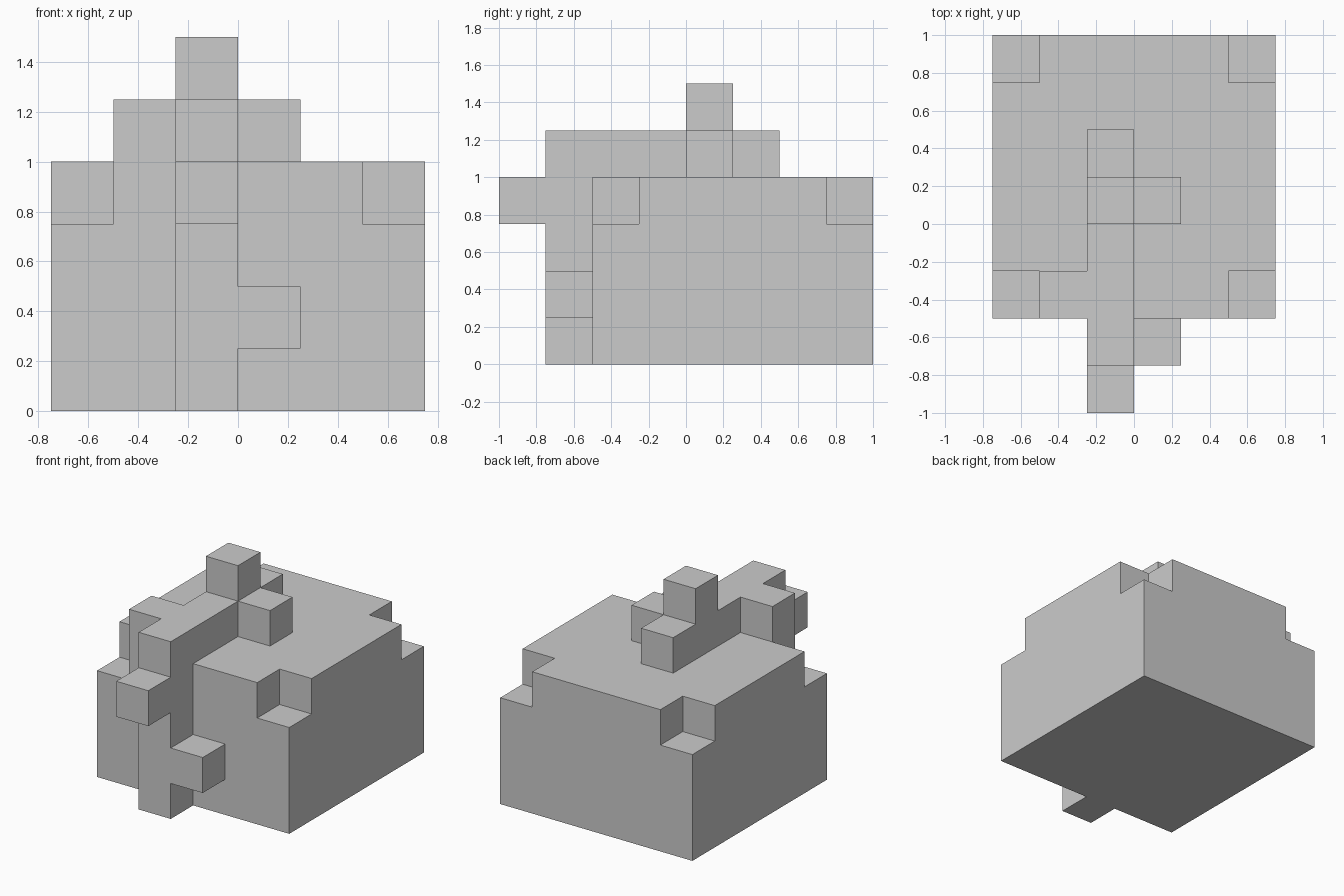
import bpy, bmesh, math
from itertools import product
from mathutils import Vector

if "Cube" in bpy.data.objects:
    bpy.data.objects.remove(bpy.data.objects["Cube"])

U = 0.25  # size of one block


def box(x0, x1, y0, y1, z0, z1):
    """All block cells inside a box given in block units."""
    return set(product(range(x0, x1), range(y0, y1), range(z0, z1)))


def block_part(name, cells):
    """Closed outer shell of a set of blocks, with flat areas merged."""
    bm = bmesh.new()
    verts = {}

    def vert(p):
        if p not in verts:
            verts[p] = bm.verts.new(Vector(p) * U)
        return verts[p]

    for c in sorted(cells):
        for axis, side in product(range(3), (0, 1)):
            n = list(c)
            n[axis] += 1 if side else -1
            if tuple(n) in cells:
                continue
            corners = []
            for a, b in ((0, 0), (1, 0), (1, 1), (0, 1)):
                p = list(c)
                p[axis] += side
                p[(axis + 1) % 3] += a
                p[(axis + 2) % 3] += b
                corners.append(tuple(p))
            if not side:
                corners.reverse()
            bm.faces.new([vert(p) for p in corners])
    bmesh.ops.dissolve_limit(bm, angle_limit=math.radians(1),
                             verts=bm.verts[:], edges=bm.edges[:])
    mesh = bpy.data.meshes.new(name)
    bm.to_mesh(mesh)
    bm.free()
    obj = bpy.data.objects.new(name, mesh)
    bpy.context.collection.objects.link(obj)
    return obj


# Main block with its four top corners notched out
notches = {(x, y, 3) for x in (-3, 2) for y in (-2, 3)}
block_part("body", box(-3, 3, -2, 4, 0, 4) - notches)

# Vine running up the front and back over the top, with its side shoots
vine = box(-1, 0, -3, -2, 0, 5) | box(-1, 0, -3, 2, 4, 5)
shoots = {
    (0, -3, 1),    # low front, right
    (-1, -4, 3),   # front
    (-2, -2, 4),   # top, left
    (0, 0, 4),     # top, right
    (-1, 0, 5),    # top, upward
}
block_part("vine", vine | shoots)
